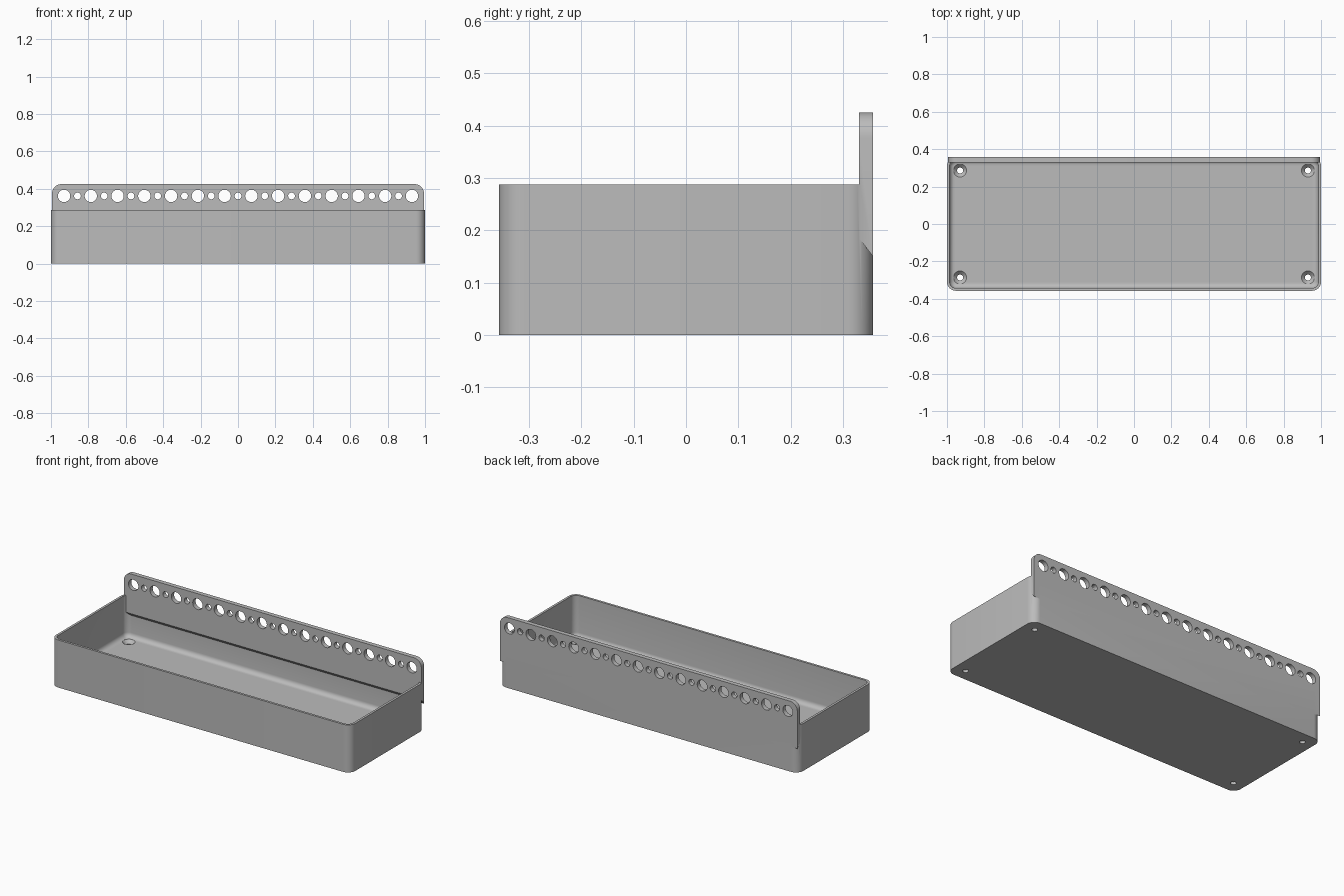
import bpy, bmesh
from math import pi, sin, cos
from mathutils import Vector

cube = bpy.data.objects.get("Cube")
if cube:
    bpy.data.objects.remove(cube, do_unlink=True)

grey = bpy.data.materials.new("matte grey")
grey.use_nodes = True
grey.diffuse_color = (0.5, 0.5, 0.5, 1)
grey.node_tree.nodes["Principled BSDF"].inputs["Base Color"].default_value = (0.5, 0.5, 0.5, 1)

HALF_X, HALF_Y, HEIGHT = 1.0, 0.357, 0.287
WALL, FLOOR, CORNER, FILLET = 0.014, 0.036, 0.048, 0.028
PLATE_FRONT, PLATE_TOP, HOLE_Z = 0.33, 0.425, 0.362


def loft(name, rings):
    """Closed solid through rings of equal point count."""
    bm = bmesh.new()
    loops = [[bm.verts.new(p) for p in ring] for ring in rings]
    n = len(loops[0])
    for a, b in zip(loops, loops[1:]):
        for i in range(n):
            bm.faces.new((a[i], a[(i + 1) % n], b[(i + 1) % n], b[i]))
    bm.faces.new(loops[0][::-1])
    bm.faces.new(loops[-1])
    bmesh.ops.recalc_face_normals(bm, faces=bm.faces)
    mesh = bpy.data.meshes.new(name)
    bm.to_mesh(mesh)
    bm.free()
    mesh.materials.append(grey)
    obj = bpy.data.objects.new(name, mesh)
    bpy.context.scene.collection.objects.link(obj)
    return obj


def rounded_rect(hx, hy, r, z, steps=8):
    pts = []
    for q, (sx, sy) in enumerate([(1, 1), (-1, 1), (-1, -1), (1, -1)]):
        for i in range(steps + 1):
            a = (q + i / steps) * pi / 2
            pts.append(Vector((sx * (hx - r) + r * cos(a), sy * (hy - r) + r * sin(a), z)))
    return pts


def circle(r, n=32):
    return [(r * cos(2 * pi * i / n), r * sin(2 * pi * i / n)) for i in range(n)]


def combine(target, tool, operation):
    """Apply a boolean and remove the tool."""
    tool.hide_render = True
    mod = target.modifiers.new("boolean", "BOOLEAN")
    mod.operation, mod.solver, mod.object = operation, "EXACT", tool
    bpy.context.view_layer.update()
    graph = bpy.context.evaluated_depsgraph_get()
    mesh = bpy.data.meshes.new_from_object(target.evaluated_get(graph))
    target.modifiers.clear()
    target.data = mesh
    bpy.data.objects.remove(tool, do_unlink=True)


# Tray body
tray = loft("tray", [rounded_rect(HALF_X, HALF_Y, CORNER, z) for z in (0, HEIGHT)])

# Hollow with a filleted floor edge
rings = []
for i in range(7):
    a = i / 6 * pi / 2
    inset = WALL + FILLET * (1 - sin(a))
    rings.append(rounded_rect(HALF_X - inset, HALF_Y - inset, CORNER - inset,
                              FLOOR + FILLET * (1 - cos(a))))
rings.append(rounded_rect(HALF_X - WALL, HALF_Y - WALL, CORNER - WALL, HEIGHT + 0.1))
combine(tray, loft("hollow_cutter", rings), "DIFFERENCE")

# Hanging plate: rounded top corners, sloped underside
plate_rings = []
for y, bottom in ((PLATE_FRONT, 0.185), (HALF_Y, 0.15)):
    ring = [(-0.994, y, bottom), (0.994, y, bottom)]
    for side in (1, -1):
        for i in range(9):
            a = i / 8 * pi / 2 + (0 if side > 0 else pi / 2)
            ring.append((side * 0.946 + 0.048 * cos(a), y, PLATE_TOP - 0.048 + 0.048 * sin(a)))
    plate_rings.append(ring)
combine(tray, loft("hanging_plate", plate_rings), "UNION")

# Row of alternating large and small holes
for i in range(27):
    x, r = -0.93 + i * 0.93 / 13, 0.018 if i % 2 else 0.033
    combine(tray, loft("hole_cutter", [[(x + u, y, HOLE_Z + v) for u, v in circle(r)]
                                       for y in (0.3, 0.4)]), "DIFFERENCE")

# Countersunk screw holes in the floor
for sx in (1, -1):
    for sy in (1, -1):
        profile = ((0.016, -0.02), (0.016, 0.016), (0.035, FLOOR), (0.035, 0.05))
        combine(tray, loft("screw_cutter", [[(sx * 0.93 + u, sy * 0.286 + v, z) for u, v in circle(r)]
                                            for r, z in profile]), "DIFFERENCE")

# Smooth curves, crisp edges
bpy.ops.object.select_all(action="DESELECT")
tray.select_set(True)
bpy.context.view_layer.objects.active = tray
bpy.ops.object.shade_smooth_by_angle(angle=pi / 6)
